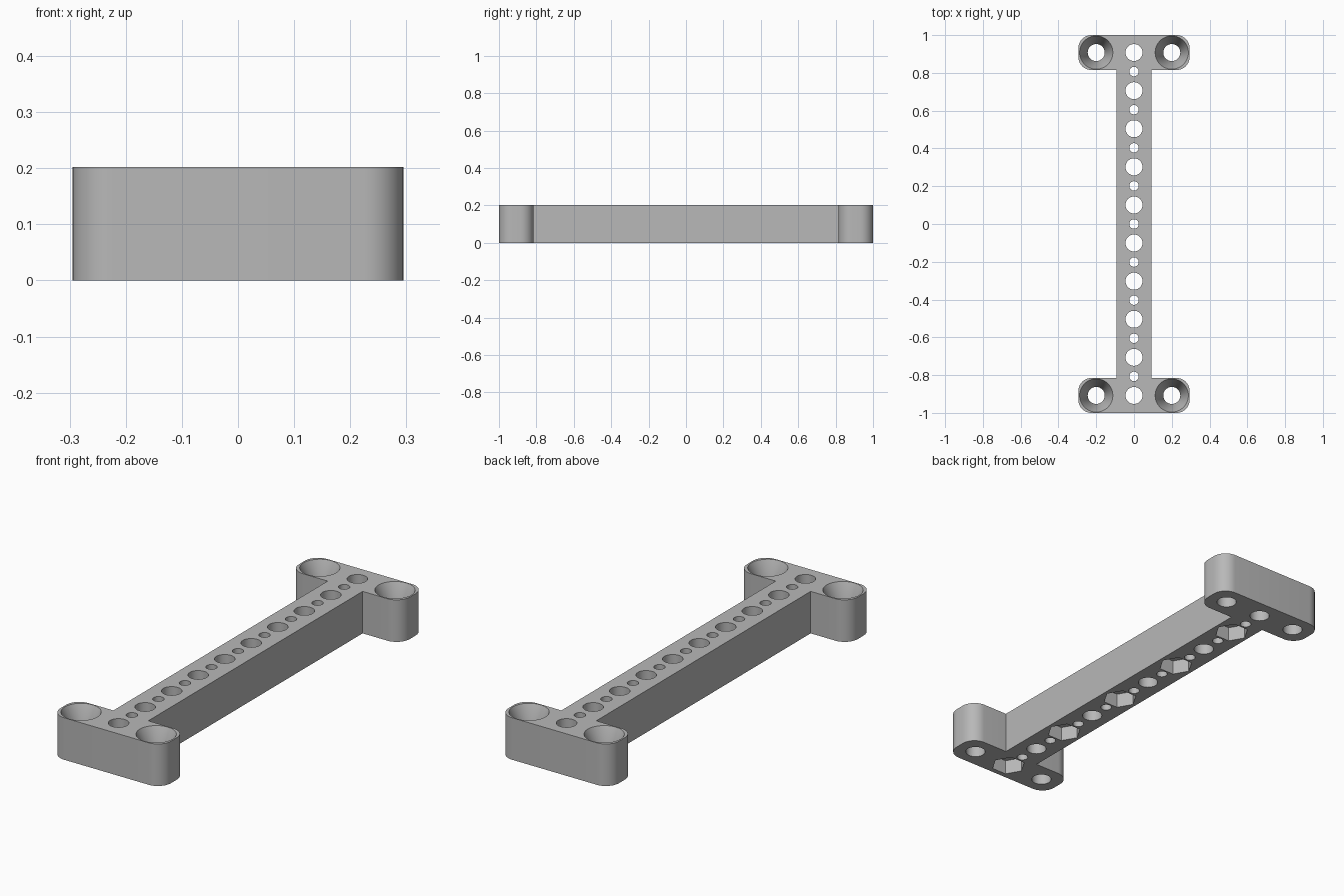
import bpy, bmesh, math

if "Cube" in bpy.data.objects:
    bpy.data.objects.remove(bpy.data.objects["Cube"])

HEIGHT = 0.202
PITCH = 0.2017           # spacing of the large holes
HOLE_R, PIN_R = 0.045, 0.025
END_X, WEB_X = 0.295, 0.093
END_Y, INNER_Y = 1.0, 0.815
CORNER_R = 0.07


def new_object(name, bm):
    bmesh.ops.recalc_face_normals(bm, faces=bm.faces[:])
    mesh = bpy.data.meshes.new(name)
    bm.to_mesh(mesh)
    bm.free()
    obj = bpy.data.objects.new(name, mesh)
    bpy.context.collection.objects.link(obj)
    return obj


def arc(cx, cy, start, steps=10):
    """Quarter circle of the rounded corner, counter-clockwise."""
    return [(cx + CORNER_R * math.cos(start + math.pi / 2 * i / steps),
             cy + CORNER_R * math.sin(start + math.pi / 2 * i / steps))
            for i in range(steps + 1)]


def lathe(bm, x, y, rings, sides, phase=0.0):
    """Closed solid from (radius, z) rings, listed bottom to top."""
    loops = [[bm.verts.new((x + r * math.cos(phase + 2 * math.pi * i / sides),
                            y + r * math.sin(phase + 2 * math.pi * i / sides), z))
              for i in range(sides)] for r, z in rings]
    for a, b in zip(loops, loops[1:]):
        for i in range(sides):
            j = (i + 1) % sides
            bm.faces.new((a[i], a[j], b[j], b[i]))
    bm.faces.new(loops[0][::-1])
    bm.faces.new(loops[-1])


# I-shaped body: right half of the outline, then the same turned by 180 degrees
half = [(WEB_X, -INNER_Y), (WEB_X, INNER_Y)]
half += [(x, y) for x, y in reversed(arc(END_X - CORNER_R, INNER_Y + CORNER_R, -math.pi / 2))][::-1]
half += arc(END_X - CORNER_R, END_Y - CORNER_R, 0)
half += arc(-END_X + CORNER_R, END_Y - CORNER_R, math.pi / 2)
half += arc(-END_X + CORNER_R, INNER_Y + CORNER_R, math.pi)
outline = half[1:] + [(-WEB_X, INNER_Y)]
outline += [(-x, -y) for x, y in outline]

bm = bmesh.new()
base = bm.faces.new([bm.verts.new((x, y, 0)) for x, y in outline])
top = bmesh.ops.extrude_face_region(bm, geom=[base])
bmesh.ops.translate(bm, vec=(0, 0, HEIGHT),
                    verts=[v for v in top["geom"] if isinstance(v, bmesh.types.BMVert)])
body = new_object("mounting_bracket", bm)

# Round cutters: large holes, small holes, countersunk corner holes
LOW, HIGH = -0.05, HEIGHT + 0.05
bm = bmesh.new()
for i in range(10):
    lathe(bm, 0, (i - 4.5) * PITCH, [(HOLE_R, LOW), (HOLE_R, HIGH)], 48)
for i in range(9):
    lathe(bm, 0, (i - 4) * PITCH, [(PIN_R, LOW), (PIN_R, HIGH)], 32)
for sx in (-1, 1):
    for sy in (-1, 1):
        lathe(bm, sx * 0.2, sy * 4.5 * PITCH,
              [(HOLE_R, LOW), (HOLE_R, HEIGHT - 0.1), (0.088, HEIGHT), (0.088, HIGH)], 48)
round_cutter = new_object("round_hole_cutter", bm)

# Hexagonal nut pockets under every second large hole
bm = bmesh.new()
for i in range(0, 10, 2):
    lathe(bm, 0, (i - 4.5) * PITCH, [(0.078, LOW), (0.078, 0.07)], 6)
hex_cutter = new_object("nut_pocket_cutter", bm)

# Cut and remove the cutters
bpy.context.view_layer.objects.active = body
body.select_set(True)
for cutter in (round_cutter, hex_cutter):
    cutter.hide_render = True
    mod = body.modifiers.new(cutter.name, 'BOOLEAN')
    mod.operation = 'DIFFERENCE'
    mod.solver = 'EXACT'
    mod.object = cutter
    bpy.ops.object.modifier_apply(modifier=mod.name)
    bpy.data.objects.remove(cutter)

# Plain grey
grey = bpy.data.materials.new("plain_grey")
grey.diffuse_color = (0.48, 0.48, 0.48, 1)
grey.use_nodes = True
grey.node_tree.nodes["Principled BSDF"].inputs["Base Color"].default_value = grey.diffuse_color
body.data.materials.clear()
body.data.materials.append(grey)
bpy.ops.object.shade_smooth_by_angle(angle=math.radians(25))
